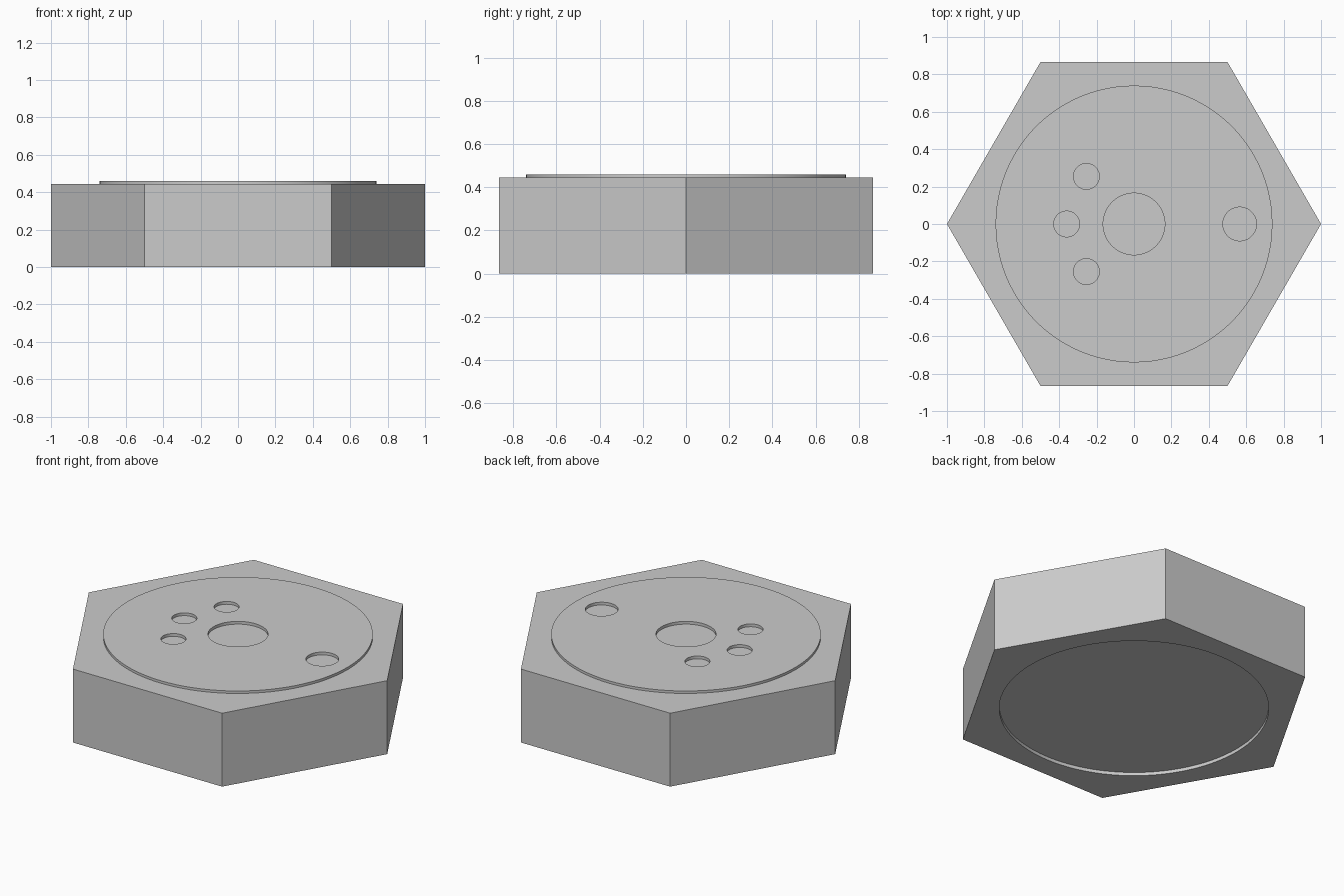
import bpy
import math

cube = bpy.data.objects.get("Cube")
if cube:
    bpy.data.objects.remove(cube, do_unlink=True)

HEX_TOP = 0.445
DISC_TOP = 0.46
DISC_R = 0.74
RECESS = 0.02

grey = bpy.data.materials.new("light_grey")
grey.use_nodes = True
colour = (0.6, 0.6, 0.6, 1)
grey.diffuse_color = colour
grey.node_tree.nodes["Principled BSDF"].inputs["Base Color"].default_value = colour


def cylinder(name, r, z0, z1, x=0, y=0, sides=96, turn=0):
    bpy.ops.mesh.primitive_cylinder_add(
        vertices=sides, radius=r, depth=z1 - z0,
        location=(x, y, (z0 + z1) / 2), rotation=(0, 0, turn))
    ob = bpy.context.object
    ob.name = name
    ob.data.materials.append(grey)
    return ob


def combine(target, tool, operation):
    """Apply a boolean and discard the helper solid."""
    tool.hide_render = True
    mod = target.modifiers.new(operation.lower(), "BOOLEAN")
    mod.operation = operation
    mod.solver = "EXACT"
    mod.object = tool
    bpy.context.view_layer.objects.active = target
    bpy.ops.object.modifier_apply(modifier=mod.name)
    bpy.data.objects.remove(tool, do_unlink=True)


# Hexagonal body with corners on the x axis
body = cylinder("hexagonal_body", 1, 0, HEX_TOP, sides=6, turn=math.pi / 6)

# Raised round face on top, matching recess underneath
combine(body, cylinder("raised_disc", DISC_R, 0.2, DISC_TOP), "UNION")
combine(body, cylinder("base_recess", DISC_R, -0.1, RECESS), "DIFFERENCE")

# Shallow sockets: centre, one on +x, and three on an arc on -x
sockets = [(0, 0, 0.165), (0.565, 0, 0.09)]
for degrees in (135, 180, 225):
    a = math.radians(degrees)
    sockets.append((0.36 * math.cos(a), 0.36 * math.sin(a), 0.069))
for x, y, r in sockets:
    cutter = cylinder("socket_cutter", r, HEX_TOP - 0.002, 0.6, x, y, sides=64)
    combine(body, cutter, "DIFFERENCE")

# Smooth round walls, crisp edges
bpy.ops.object.select_all(action="DESELECT")
body.select_set(True)
bpy.context.view_layer.objects.active = body
bpy.ops.object.shade_smooth_by_angle(angle=math.radians(30))
